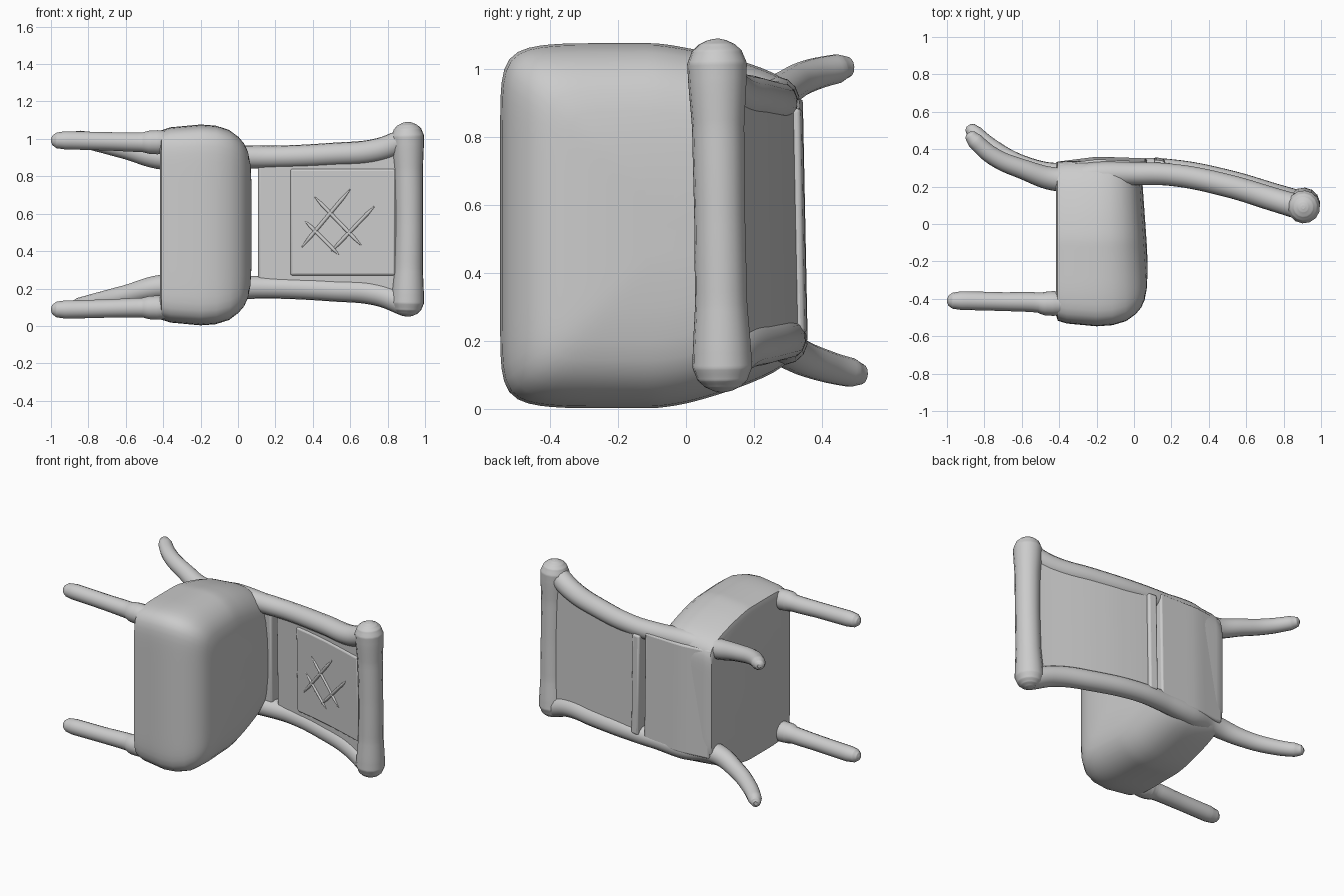
import bpy, bmesh, math

if "Cube" in bpy.data.objects:
    bpy.data.objects.remove(bpy.data.objects["Cube"])

MID = 0.54   # mid-plane of the seat along z
BACK = 0.555  # mid-plane of the backrest along z


def link(name, data):
    ob = bpy.data.objects.new(name, data)
    bpy.context.collection.objects.link(ob)
    return ob


def mesh_object(name, bm):
    bmesh.ops.recalc_face_normals(bm, faces=bm.faces)
    me = bpy.data.meshes.new(name)
    bm.to_mesh(me)
    bm.free()
    ob = link(name, me)
    bpy.context.view_layer.objects.active = ob
    ob.select_set(True)
    bpy.ops.object.shade_smooth_by_angle(angle=math.radians(40))
    ob.select_set(False)
    return ob


def tube(name, pts):
    """Round sweep through (x, y, z, radius) points."""
    cu = bpy.data.curves.new(name, 'CURVE')
    cu.dimensions = '3D'
    cu.bevel_depth = 1.0
    cu.bevel_resolution = 5
    cu.resolution_u = 8
    cu.use_fill_caps = True
    sp = cu.splines.new('BEZIER')
    sp.bezier_points.add(len(pts) - 1)
    for bp, (x, y, z, r) in zip(sp.bezier_points, pts):
        bp.co = (x, y, z)
        bp.radius = r
        bp.handle_left_type = bp.handle_right_type = 'AUTO'
    return link(name, cu)


def lerp(a, b, t):
    return [p + (q - p) * t for p, q in zip(a, b)]


# Padded seat: tapered rounded outline stacked along x
levels = [(-.417, .06), (-.408, .03), (-.36, .015), (-.2, 0), (-.12, .006), (-.05, .028),
          (0, .065), (.03, .1), (.05, .14), (.065, .2), (.077, .3), (.082, .42)]
N = 128
POW = 11
bm = bmesh.new()
rings = []
for x, ins in levels:
    front, rear = -.547 + ins, .34 - .2 * ins
    ring = []
    for i in range(N):
        t = 2 * math.pi * i / N
        c, s = math.cos(t), math.sin(t)
        r = (abs(c) ** POW + abs(s) ** POW) ** (-1 / POW)
        y = (front + rear) / 2 + (rear - front) / 2 * c * r
        half = .537 - .13 * max(0, (y + .1) / .45) ** 1.5 - .02 * max(0, (-.3 - y) / .25) ** 2
        z = MID + .01 * max(0, y / .3) + (half - ins) * s * r
        tilt = .07 * (y + .3) * max(0, (x + .2) / .28)
        ring.append(bm.verts.new((x - tilt, y, z)))
    rings.append(ring)
for a, b in zip(rings, rings[1:]):
    for i in range(N):
        j = (i + 1) % N
        bm.faces.new((a[i], a[j], b[j], b[i]))
bm.faces.new(rings[0])
bm.faces.new(rings[-1])
mesh_object("seat", bm)

# Legs and back posts, one per side
for side, label in ((-1, "lower"), (1, "upper")):
    def z(off, mid=MID):
        return mid + side * off
    dy = -.012 * side
    fz = .452
    tube("front_leg_" + label, [
        (-.36, -.425, z(fz - .01), .06), (-.43, -.425, z(fz - .01), .066),
        (-.47, -.425, z(fz - .01), .064), (-.51, -.42, z(fz - .01), .054),
        (-.7, -.415, z(fz - .005), .05), (-.92, -.41, z(fz), .05),
        (-.97, -.41, z(fz), .043), (-.992, -.41, z(fz), .027), (-1, -.41, z(fz), .008)])
    tip = .02 * (1 - side)
    tube("back_post_" + label, [
        (-.885, .487 + tip, z(.452, BACK), .012), (-.878, .477 + tip, z(.452, BACK), .03),
        (-.85, .445 + tip, z(.447, BACK), .043),
        (-.75, .36 + tip, z(.425, BACK), .048), (-.6, .295 + tip / 2, z(.39, BACK), .053),
        (-.4, .25 + dy, z(.345, BACK), .065), (-.2, .275 + dy, z(.355, BACK), .07),
        (0, .28 + dy, z(.35, BACK), .062), (.2, .275 + dy, z(.349, BACK), .06),
        (.5, .217 + dy, z(.362, BACK), .062), (.75, .142 + dy, z(.385, BACK), .064),
        (.9, .097 + dy, z(.44, BACK), .066)])

# Curved back line shared by the apron, panel and rail
path = [(-.4, .285), (-.2, .31), (.08, .298), (.25, .272), (.4, .243),
        (.55, .205), (.7, .16), (.8, .128), (.9, .1)]


def panel_y(x):
    for (x0, y0), (x1, y1) in zip(path, path[1:]):
        if x <= x1:
            return y0 + (y1 - y0) * (x - x0) / (x1 - x0)
    return path[-1][1]


def slab(name, x0, x1, half, y_off, thick, steps=14, flare=0.0):
    bm = bmesh.new()
    rows = []
    for i in range(steps + 1):
        x = x0 + (x1 - x0) * i / steps
        y = panel_y(x) + y_off
        h = half + flare * i / steps
        rows.append([bm.verts.new((x, y + a * thick / 2 - .02 * b * h, BACK + b * h))
                     for a, b in ((-1, -1), (-1, 1), (1, 1), (1, -1))])
    for a, b in zip(rows, rows[1:]):
        for i in range(4):
            j = (i + 1) % 4
            bm.faces.new((a[i], a[j], b[j], b[i]))
    bm.faces.new(rows[0])
    bm.faces.new(rows[-1])
    ob = mesh_object(name, bm)
    mod = ob.modifiers.new("round", 'BEVEL')
    mod.width = .012
    mod.segments = 3
    mod.limit_method = 'ANGLE'
    return ob


slab("seat_back_apron", -.405, .07, .36, 0, .085, 10)
slab("back_panel", .108, .9, .355, 0, .075, flare=.04)
slab("back_bottom_rail", .108, .165, .33, .01, .095, 3)

# Raised border around the front of the panel
slab("panel_cushion", .28, .84, .285, -.006, .085)

# Top rail with domed ends, slimmer in the middle
a, b = (.905, .108, .05), (.905, .09, 1.09)
half_rail = [(0, .01), (.004, .028), (.016, .054), (.035, .074), (.07, .088), (.12, .086), (.25, .077)]
profile = half_rail + [(.5, .075)] + [(1 - t, r) for t, r in reversed(half_rail)]
rail = []
for t, r in profile:
    p = lerp(a, b, t)
    p[0] += .01 * math.sin(math.pi * t)
    rail.append((*p, r))
tube("top_rail", rail)

# Diagonal lattice stitched on the front of the panel
lattice = [((.34, .42), (.6, .73)), ((.5, .4), (.73, .64)),
           ((.41, .69), (.66, .43)), ((.36, .56), (.54, .38))]
for n, (a, b) in enumerate(lattice):
    pts = []
    for i in range(7):
        x, z = lerp(a, b, i / 6)
        pts.append((x, panel_y(x) - .047 - .02 * (z - BACK), z, .003 if i in (0, 6) else .01))
    tube(f"lattice_{n}", pts)
